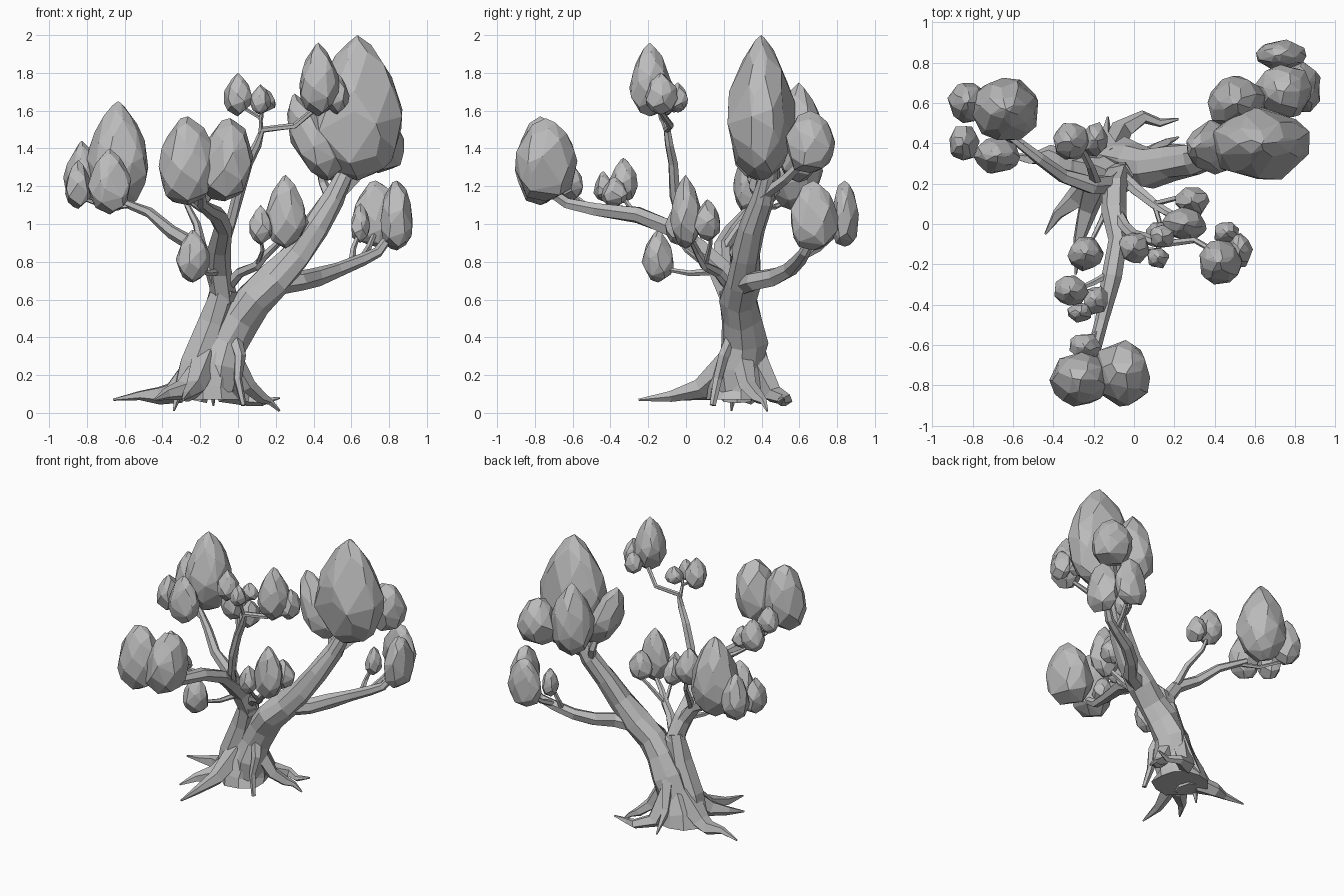
import bpy
import bmesh
import math
import random
from mathutils import Vector

random.seed(7)
default_cube = bpy.data.objects.get("Cube")
if default_cube:
    bpy.data.objects.remove(default_cube, do_unlink=True)

grey = bpy.data.materials.new("plain_grey")
grey.use_nodes = True
GREY = (.5, .5, .5, 1)
grey.diffuse_color = GREY
grey.node_tree.nodes["Principled BSDF"].inputs["Base Color"].default_value = GREY
BLUNT = .45


def finish(bm, name):
    """Turn a bmesh into a flat shaded object."""
    bmesh.ops.recalc_face_normals(bm, faces=bm.faces)
    mesh = bpy.data.meshes.new(name)
    bm.to_mesh(mesh)
    bm.free()
    mesh.materials.append(grey)
    bpy.context.collection.objects.link(bpy.data.objects.new(name, mesh))


def foliage(name, x, y, bottom, top, width, depth, lean=0, count=40, shape=.7):
    """Faceted egg: hull of scattered points, widest below the middle."""
    points = []
    for i in range(count):
        t = i / (count - 1)
        radius = max(math.sin(math.pi * t ** .75), 0) ** shape
        radius *= random.uniform(.88, 1)
        angle = i * 2.4 + random.uniform(-.3, .3)
        points.append(Vector((radius * math.cos(angle) + lean * t,
                              radius * math.sin(angle), t)))
    # Fit the points exactly into the wanted box
    low = [min(p[a] for p in points) for a in range(3)]
    high = [max(p[a] for p in points) for a in range(3)]
    size = (width, depth, top - bottom)
    start = (x - width / 2, y - depth / 2, bottom)
    bm = bmesh.new()
    for p in points:
        bm.verts.new([start[a] + size[a] * (p[a] - low[a]) / (high[a] - low[a])
                      for a in range(3)])
    hull = bmesh.ops.convex_hull(bm, input=bm.verts)
    loose = {v for v in hull["geom_interior"] + hull["geom_unused"]
             if isinstance(v, bmesh.types.BMVert)}
    bmesh.ops.delete(bm, geom=list(loose), context="VERTS")
    bmesh.ops.dissolve_limit(bm, angle_limit=math.radians(9),
                             verts=bm.verts, edges=bm.edges)
    finish(bm, name)


def limb(name, thick, thin, *path, sides=6, rough=.16):
    """Tapered, slightly gnarled tube along a path."""
    path = [Vector(p) for p in path]
    last = len(path) - 1
    bm = bmesh.new()
    rings = []
    side = Vector((1, 0, 0))
    for i, centre in enumerate(path):
        along = (path[min(i + 1, last)] - path[max(i - 1, 0)]).normalized()
        side = (side - along * side.dot(along)).normalized()
        other = along.cross(side)
        radius = thick + (thin - thick) * i / last
        ring = []
        for k in range(sides):
            angle = math.tau * k / sides
            r = radius * random.uniform(1 - rough, 1 + rough)
            ring.append(bm.verts.new(centre + side * r * math.cos(angle)
                                     + other * r * math.sin(angle)))
        rings.append(ring)
    for a, b in zip(rings, rings[1:]):
        for k in range(sides):
            n = (k + 1) % sides
            bm.faces.new((a[k], a[n], b[n], b[k]))
    bm.faces.new(rings[0])
    bm.faces.new(rings[-1])
    finish(bm, name)


# Trunk, its flared foot and the second stem twisted against it
limb("trunk", .14, .04, (-.13, .29, .09), (-.11, .29, .25), (-.07, .3, .38),
     (0, .29, .5), (.08, .28, .6), (.19, .3, .7), (.31, .32, .83),
     (.41, .35, .98), (.5, .4, 1.13), (.56, .43, 1.25), (.6, .45, 1.4), sides=9)
limb("trunk_foot", .19, .11, (-.16, .29, .07), (-.16, .29, .15), (-.1, .29, .34),
     sides=11, rough=.2)
limb("second_stem", .1, .07, (-.25, .27, .07), (-.21, .27, .26), (-.13, .26, .48),
     (-.08, .24, .66), sides=7)

# Main branches
limb("front_branch", .07, .024, (-.08, .25, .6), (-.1, .18, .76), (-.1, .06, .87),
     (-.08, -.08, .98), (-.11, -.26, 1.05), (-.16, -.48, 1.08), (-.2, -.63, 1.11),
     (-.2, -.76, 1.2))
limb("right_branch", .06, .022, (-.08, .24, .62), (-.13, .2, .76),
     (-.21, .19, .88), (-.35, .24, .96), (-.47, .32, 1.06), (-.62, .44, 1.12))
limb("left_branch", .06, .022, (.2, .3, .68), (.33, .36, .7), (.42, .47, .72),
     (.53, .55, .76), (.66, .6, .81), (.74, .63, .85), (.8, .67, .93))
limb("high_branch", .034, .014, (-.1, .08, .84), (-.04, -.02, 1), (0, -.06, 1.15),
     (.05, -.07, 1.32), (.1, -.09, 1.42), (.13, -.1, 1.5), (.3, -.08, 1.52),
     (.42, -.15, 1.62))
limb("middle_branch", .035, .015, (-.06, .24, .66), (.01, .17, .74),
     (.1, .1, .78), (.16, .06, .85), (.24, .02, .93))

# Twigs
limb("crown_twig", .035, .02, (.5, .4, 1.1), (.45, .45, 1.22), (.42, .42, 1.35), sides=5)
limb("crown_back_twig", .035, .02, (.53, .41, 1.15), (.62, .53, 1.24),
     (.72, .64, 1.35), sides=5)
limb("left_twig", .022, .012, (.6, .58, .79), (.61, .62, .87), (.65, .64, .97), sides=5)
limb("left_back_twig", .022, .012, (.66, .6, .82), (.69, .7, .87),
     (.73, .82, .97), sides=5)
limb("high_twig", .015, .01, (.12, -.1, 1.48), (.12, -.13, 1.56),
     (.02, -.12, 1.62), sides=5)
limb("high_short_twig", .012, .008, (.12, -.13, 1.55), (.13, -.15, 1.62), sides=5)
limb("low_twig", .02, .01, (-.1, .17, .75), (-.16, .02, .74), (-.22, -.1, .76), sides=5)
limb("front_twig", .02, .01, (-.11, -.24, 1.04), (-.2, -.29, 1.08),
     (-.29, -.33, 1.14), sides=5)
limb("front_tip_twig", .015, .01, (-.17, -.52, 1.09), (-.24, -.6, 1.16), sides=5)
limb("back_twig", .026, .012, (-.19, .2, .86), (-.22, .29, 1),
     (-.27, .39, 1.1), (-.3, .42, 1.22), sides=5)
limb("middle_side_twig", .016, .01, (.1, .1, .78), (.22, .13, .9), (.3, .13, .95), sides=5)
limb("middle_front_twig", .014, .008, (.1, .1, .78), (.13, 0, .86),
     (.12, -.05, .93), sides=5)
limb("right_side_twig", .02, .01, (-.55, .39, 1.1), (-.7, .47, 1.09),
     (-.83, .57, 1.14), sides=5)

# Roots
limb("front_root", .04, .016, (-.04, .27, .46), (.01, .2, .3), (0, .17, .18),
     (.03, .14, .04), sides=5)
limb("left_root", .06, .006, (-.06, .29, .32), (.05, .33, .14), (.12, .38, .08),
     (.17, .41, .06), (.22, .43, .01), sides=5)
limb("back_root", .07, .006, (-.12, .34, .32), (-.06, .46, .1), (.05, .53, .07),
     (.13, .5, .06), (.22, .52, .08), sides=5)
limb("right_root", .09, .006, (-.18, .3, .28), (-.34, .31, .11), (-.42, .34, .09),
     (-.52, .32, .09), (-.66, .35, .07), sides=5)
limb("front_right_root", .08, .006, (-.17, .26, .25), (-.28, .13, .12),
     (-.38, .05, .1), (-.44, -.05, .07), sides=5)
limb("long_front_root", .08, .006, (-.17, .25, .28), (-.23, .08, .13),
     (-.27, -.08, .09), (-.29, -.25, .07), sides=5)
limb("right_tap_root", .04, .005, (-.26, .27, .2), (-.32, .25, .09), (-.34, .24, .01), sides=5)
limb("back_tap_root", .06, .006, (-.1, .33, .42), (-.14, .43, .18), (-.13, .53, .04), sides=5)

# Large crown, with its side and back clumps
foliage("crown", .625, .4, 1.23, 2, .49, .36, count=60)
foliage("crown_side", .41, .38, 1.23, 1.69, .3, .27, lean=-1.3)
foliage("crown_back", .51, .59, 1.22, 1.75, .29, .29)
foliage("crown_far", .74, .66, 1.27, 1.6, .28, .26, shape=BLUNT)

# Clumps of the left branch
foliage("left_clump", .84, .68, .86, 1.23, .17, .25, shape=BLUNT)
foliage("left_back_clump", .73, .84, .88, 1.23, .25, .15, shape=BLUNT)
foliage("left_small_clump", .65, .66, .9, 1.11, .1, .13, count=30)

# Clumps of the right branch
foliage("right_clump", -.64, .57, 1.07, 1.65, .33, .31, count=54)
foliage("right_front_clump", -.68, .34, 1.05, 1.4, .23, .18)
foliage("right_outer_clump", -.83, .6, 1.1, 1.44, .19, .2)
foliage("right_small_clump", -.84, .4, 1.08, 1.34, .15, .17, count=30)

# Clumps of the front branch
foliage("front_clump", -.27, -.77, 1.1, 1.57, .3, .27, shape=BLUNT)
foliage("front_left_clump", -.06, -.74, 1.12, 1.56, .28, .33, lean=.2, shape=BLUNT)
foliage("front_tip_clump", -.24, -.61, 1.12, 1.32, .16, .13, count=30)
foliage("front_side_clump", -.31, -.33, 1.11, 1.35, .17, .15, count=30)
foliage("front_side_small", -.27, -.44, 1.12, 1.28, .12, .1, count=26)
foliage("front_inner_small", -.19, -.38, 1.09, 1.25, .12, .14, count=26)

# Clumps of the high branch
foliage("high_clump", .43, -.19, 1.57, 1.96, .21, .22)
foliage("high_side_clump", .53, -.13, 1.58, 1.8, .12, .17, count=30)
foliage("high_back_clump", .46, -.04, 1.59, 1.75, .12, .1, count=26)
foliage("high_right_clump", 0, -.12, 1.57, 1.8, .15, .15, count=30)
foliage("high_small_front", .12, -.17, 1.58, 1.74, .11, .1, count=26)
foliage("high_small_back", .14, -.06, 1.59, 1.72, .12, .11, count=26)

# Inner clumps
foliage("middle_clump", .25, 0, .87, 1.26, .22, .17)
foliage("middle_back_clump", .29, .11, .91, 1.13, .17, .14, count=30)
foliage("middle_front_clump", .12, -.05, .89, 1.1, .12, .12, count=30)
foliage("low_clump", -.24, -.15, .69, .97, .18, .17)
foliage("back_clump", -.31, .41, 1.15, 1.42, .18, .18, count=34)
foliage("back_small_clump", -.19, .42, 1.12, 1.32, .12, .17, count=28)
